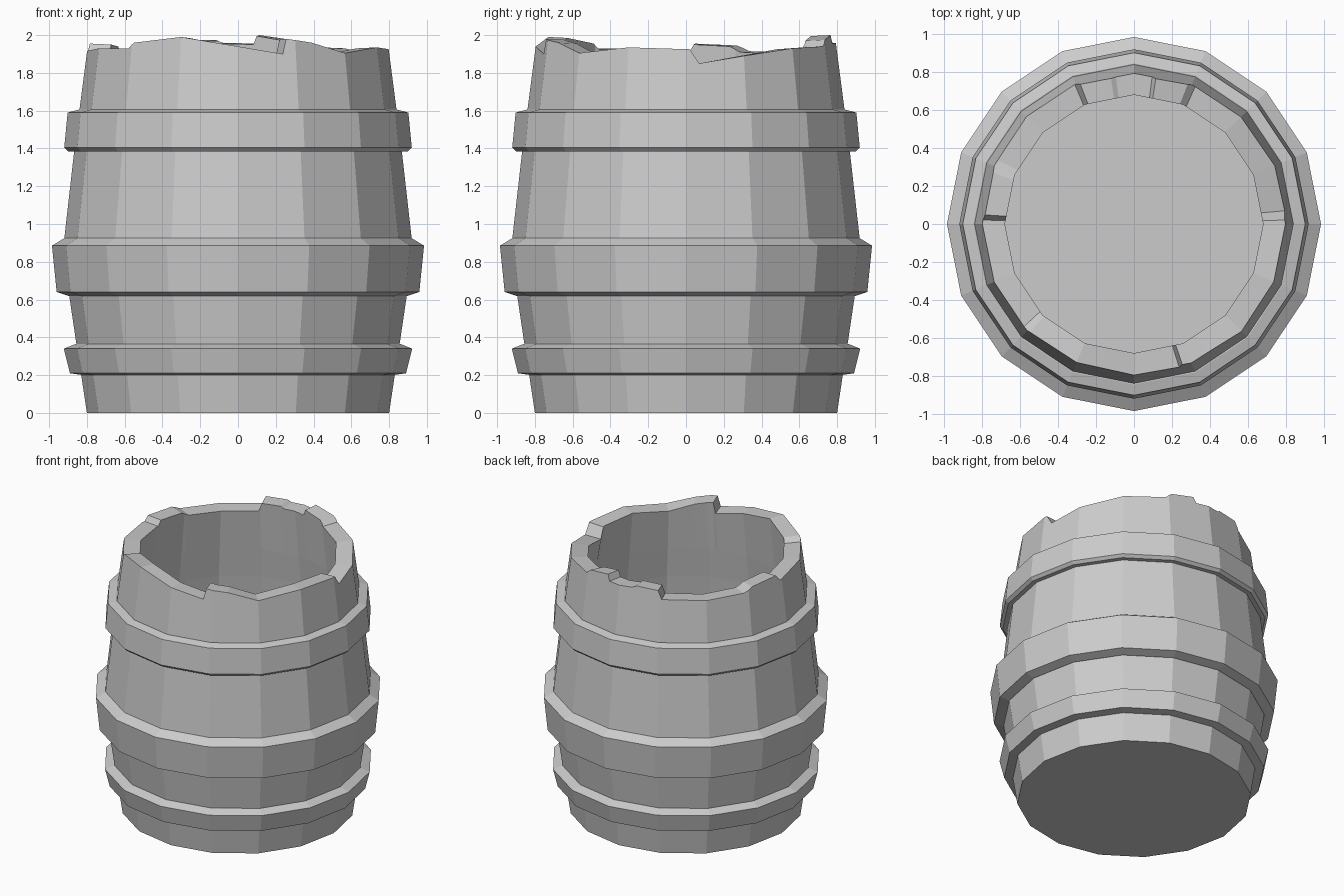
import bpy, bmesh
from math import cos, sin, pi, radians

if "Cube" in bpy.data.objects:
    bpy.data.objects.remove(bpy.data.objects["Cube"])

SIDES = 16
STEP = 360 / SIDES

def facet(deg):
    """Scale that keeps a point on the flat 16-gon side."""
    return cos(pi / SIDES) / cos(radians(deg % STEP - STEP / 2))

def point(bm, r, deg, z):
    r *= facet(deg)
    return bm.verts.new((r * cos(radians(deg)), r * sin(radians(deg)), z))

def finish(bm, name):
    bmesh.ops.recalc_face_normals(bm, faces=bm.faces[:])
    me = bpy.data.meshes.new(name)
    bm.to_mesh(me)
    bm.free()
    ob = bpy.data.objects.new(name, me)
    bpy.context.collection.objects.link(ob)
    return ob

def skin(bm, columns, closed):
    n = len(columns)
    for i in range(n):
        a, b = columns[i], columns[(i + 1) % n]
        m = len(a)
        for j in range(m if closed else m - 1):
            k = (j + 1) % m
            bm.faces.new((a[j], b[j], b[k], a[k]))

# Broken rim: (angle, height); close pairs of angles are the steps
rim = [(1.5, 1.925), (5, 1.85), (22.5, 1.89), (45, 1.93), (66, 1.94), (69, 1.975),
       (81.5, 2.0), (83, 1.955), (97, 1.96), (99, 1.975), (111, 1.97), (113, 1.91),
       (135, 1.905), (155, 1.915), (160, 1.945), (176.5, 1.955), (178.5, 1.915),
       (202.5, 1.93), (223, 1.93), (226, 1.96), (247.5, 1.99), (270, 1.94),
       (287.5, 1.90), (289, 1.98), (300, 1.96), (315, 1.905), (337.5, 1.935)]

def rim_height(deg):
    pts = [(rim[-1][0] - 360, rim[-1][1])] + rim + [(rim[0][0] + 360, rim[0][1])]
    for (a, za), (b, zb) in zip(pts, pts[1:]):
        if a <= deg <= b:
            return za + (zb - za) * (deg - a) / (b - a)

# Barrel body: outer wall up, across the rim, inner wall down
outer = [(0.80, 0), (0.83, 0.2), (0.855, 0.36), (0.895, 0.63), (0.92, 0.92),
         (0.868, 1.38), (0.84, 1.6)]
inner = [(0.72, 1.6), (0.75, 1.38), (0.80, 0.92), (0.74, 0.36), (0.69, 0.1)]
angles = sorted({a for a, _ in rim} | {i * STEP for i in range(SIDES)})
bm = bmesh.new()
cols = []
for a in angles:
    h = rim_height(a)
    top_out = 0.84 - 0.13 * (h - 1.6)
    prof = outer + [(top_out, h), (0.68, h - 0.005)] + inner
    cols.append([point(bm, r, a, z) for r, z in prof])
skin(bm, cols, False)
bm.faces.new([c[0] for c in cols])
bm.faces.new([c[-1] for c in cols])
finish(bm, "barrel_body")

# Hoops: closed bevelled bands
def hoop(name, section):
    bm = bmesh.new()
    skin(bm, [[point(bm, r, i * STEP, z) for r, z in section]
              for i in range(SIDES)], True)
    finish(bm, name)

hoop("lower_hoop", [(0.82, 0.20), (0.89, 0.21), (0.922, 0.34), (0.86, 0.365), (0.82, 0.36)])
hoop("middle_hoop", [(0.87, 0.62), (0.90, 0.62), (0.96, 0.64), (0.985, 0.885), (0.92, 0.925), (0.87, 0.925)])
hoop("upper_hoop", [(0.83, 1.385), (0.90, 1.385), (0.92, 1.405), (0.902, 1.59), (0.845, 1.605), (0.83, 1.60)])
